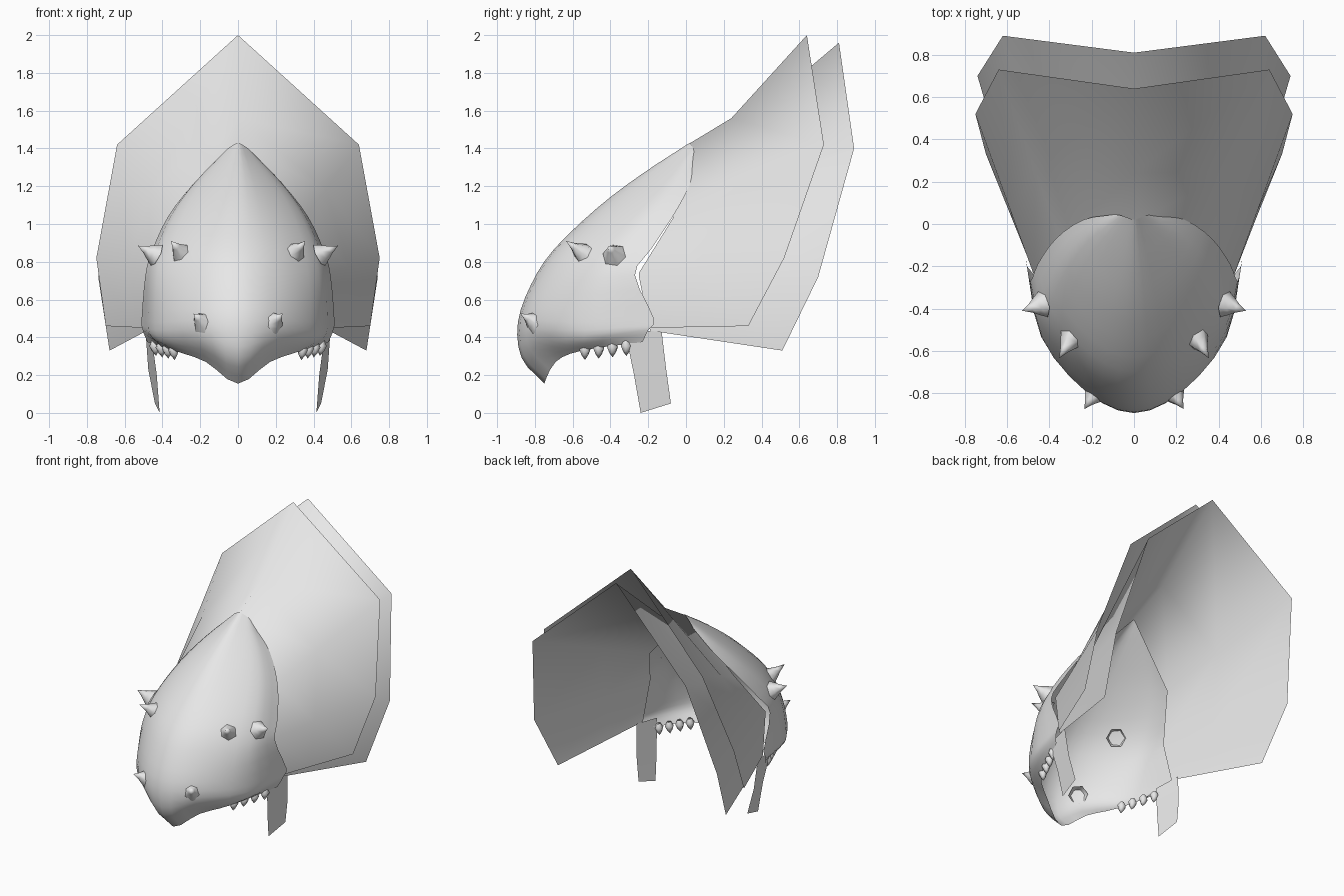
import bpy, math
from mathutils import Vector

if "Cube" in bpy.data.objects:
    bpy.data.objects.remove(bpy.data.objects["Cube"])

grey = bpy.data.materials.new("pale grey")
grey.diffuse_color = (0.8, 0.8, 0.8, 1)
grey.use_nodes = True
grey.node_tree.nodes["Principled BSDF"].inputs["Base Color"].default_value = grey.diffuse_color


def make(name, verts, faces, angle=60):
    me = bpy.data.meshes.new(name)
    me.from_pydata([tuple(v) for v in verts], [], faces)
    me.materials.append(grey)
    ob = bpy.data.objects.new(name, me)
    bpy.context.collection.objects.link(ob)
    bpy.ops.object.select_all(action='DESELECT')
    bpy.context.view_layer.objects.active = ob
    ob.select_set(True)
    bpy.ops.object.shade_smooth_by_angle(angle=math.radians(angle))
    return ob


def spline(pts, steps):
    """Smooth curve through every point."""
    pts = [Vector(p) for p in pts]
    ext = [pts[0] * 2 - pts[1]] + pts + [pts[-1] * 2 - pts[-2]]
    out = []
    for i in range(len(pts) - 1):
        a, b, c, d = ext[i:i + 4]
        for k in range(steps):
            t = k / steps
            out.append(0.5 * (2 * b + (c - a) * t + (2 * a - 5 * b + 4 * c - d) * t * t
                              + (3 * b - a - 3 * c + d) * t ** 3))
    return out + [pts[-1]]


def sheet(name, rows, angle=60):
    """Surface through a grid of points, one row after another."""
    n = len(rows[0])
    faces = [(r * n + c, r * n + c + 1, (r + 1) * n + c + 1, (r + 1) * n + c)
             for r in range(len(rows) - 1) for c in range(n - 1)]
    return make(name, [p for row in rows for p in row], faces, angle)


def mirrored(half):
    """Full row from a half row that starts on the centre line."""
    return [Vector((-p[0], p[1], p[2])) for p in reversed(half[1:])] + [Vector(p) for p in half]


# Mask shell: rows from the peak down to the jaw edge, centre to rim
mask = [
    [(0, .02, 1.43), (.03, .03, 1.415), (.06, .04, 1.395), (.09, .045, 1.36)],
    [(0, -.24, 1.26), (.11, -.18, 1.25), (.21, -.08, 1.23), (.24, .02, 1.21)],
    [(0, -.47, 1.085), (.17, -.39, 1.08), (.32, -.22, 1.07), (.37, -.07, 1.04)],
    [(0, -.70, .865), (.21, -.61, .875), (.40, -.39, .88), (.455, -.19, .86)],
    [(0, -.82, .68), (.23, -.72, .69), (.43, -.49, .71), (.49, -.27, .73)],
    [(0, -.89, .48), (.23, -.79, .49), (.44, -.53, .48), (.51, -.17, .50)],
    [(0, -.87, .29), (.20, -.78, .37), (.42, -.54, .39), (.505, -.20, .44)],
    [(0, -.75, .155), (.17, -.69, .27), (.34, -.55, .33), (.48, -.23, .375)],
]
rows = [spline(mirrored(r), 3) for r in mask]
cols = [spline(c, 3) for c in zip(*rows)]
sheet("mask", list(zip(*cols)))

# Two overlapping hood sheets flaring back from the mask rim
rim = [(0, .0, 1.415), (.35, -.07, 1.03), (.47, -.25, .74), (.49, -.19, .45)]
outer = [(0, .64, 2.0), (.64, .73, 1.42), (.75, .52, .82), (.70, .33, .46)]
outer_back = [(0, .81, 1.96), (.62, .89, 1.40), (.74, .70, .72), (.68, .51, .33)]
for name, edge, ridge, inset in (("hood_front", outer, (0, .24, 1.56), 0),
                                 ("hood_back", outer_back, (0, .30, 1.53), .015)):
    start = [Vector((x * (1 - inset), y, z - inset)) for x, y, z in rim]
    end = [Vector(p) for p in edge]
    middle = [a.lerp(b, .4) for a, b in zip(start, end)]
    middle[0] = Vector(ridge)
    sheet(name, [mirrored(start), mirrored(middle), mirrored(end)], 80)


def spike(name, base, tip, rings, sides):
    """Pointed shape along an axis; rings are (position, radius)."""
    base, tip = Vector(base), Vector(tip)
    axis = tip - base
    u = axis.orthogonal().normalized()
    v = axis.normalized().cross(u)
    verts, faces = [], []
    for t, r in rings:
        for k in range(sides):
            a = 2 * math.pi * k / sides
            verts.append(base + axis * t + (u * math.cos(a) + v * math.sin(a)) * r)
    for i in range(len(rings) - 1):
        for k in range(sides):
            j = (k + 1) % sides
            faces.append((i * sides + k, i * sides + j, (i + 1) * sides + j, (i + 1) * sides + k))
    verts.append(tip)
    last = (len(rings) - 1) * sides
    faces += [(last + k, last + (k + 1) % sides, len(verts) - 1) for k in range(sides)]
    make(name, verts, faces)


horn_rings = [(0, .065), (.3, .045), (.6, .022)]
tooth_rings = [(0, .014), (.35, .03), (.7, .018)]
for side, s in (("left", -1), ("right", 1)):
    # Horns: nose, brow and temple
    for part, b, t in (("nose", (.18, -.79, .475), (.235, -.875, .525)),
                       ("brow", (.29, -.53, .835), (.355, -.635, .91)),
                       ("temple", (.43, -.38, .835), (.53, -.41, .885))):
        spike(f"{part}_horn_{side}", (b[0] * s, *b[1:]), (t[0] * s, *t[1:]), horn_rings, 6)
    # Teeth along the jaw edge
    for i in range(4):
        x, y, z = .345 + .033 * i, -.535 + .073 * i, .365 + .007 * i
        spike(f"tooth_{side}_{i + 1}", (x * s, y, z), ((x - .01) * s, y, z - .085), tooth_rings, 6)
    # Hanging strap
    strap = [[(.46, -.32, .42), (.49, -.13, .44)], [(.43, -.275, .2), (.475, -.105, .23)],
             [(.405, -.24, .01), (.445, -.08, .05)]]
    strap[-1] = [(.415, -.24, .0), (.44, -.08, .05)]
    sheet(f"strap_{side}", [[Vector((p[0] * s, p[1], p[2])) for p in r] for r in strap])
